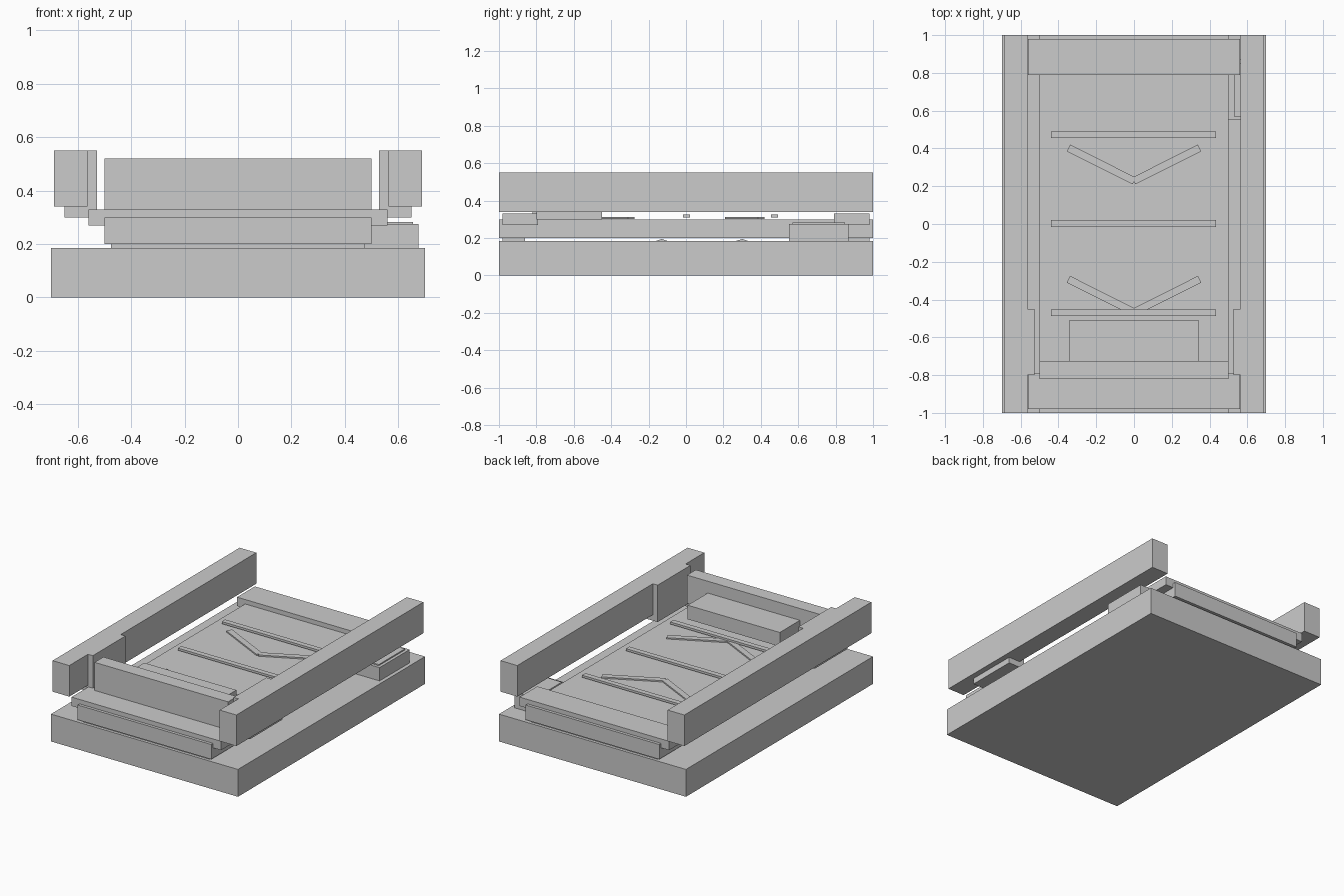
import bpy, math

if "Cube" in bpy.data.objects:
    bpy.data.objects.remove(bpy.data.objects["Cube"])


def box(name, x, y, z, rot=0.0):
    """Box from (min, max) ranges, optionally turned about its own vertical axis."""
    bpy.ops.mesh.primitive_cube_add(size=1)
    o = bpy.context.object
    o.name = name
    size = [b - a for a, b in (x, y, z)]
    for v in o.data.vertices:
        v.co = [c * s for c, s in zip(v.co, size)]
    o.location = [(a + b) / 2 for a, b in (x, y, z)]
    o.rotation_euler.z = rot
    return o


def ridge(name, y, width, z0, z1, half_x):
    """Low triangular ridge running along x."""
    pts = [(y - width / 2, z0), (y + width / 2, z0), (y, z1)]
    verts = [(s * half_x, a, b) for s in (-1, 1) for a, b in pts]
    faces = [(0, 2, 1), (3, 4, 5), (0, 1, 4, 3), (1, 2, 5, 4), (2, 0, 3, 5)]
    me = bpy.data.meshes.new(name)
    me.from_pydata(verts, [], faces)
    o = bpy.data.objects.new(name, me)
    bpy.context.collection.objects.link(o)
    return o


# Base and raised deck
box("base", (-0.70, 0.70), (-1, 1), (0, 0.185))
box("deck", (-0.50, 0.50), (-1, 1), (0.20, 0.30))

# Spacer pads and small ridges between base and deck
box("front_spacer", (-0.475, 0.475), (-0.98, -0.86), (0.185, 0.20))
box("back_spacer", (-0.475, 0.475), (0.87, 0.98), (0.185, 0.20))
for y in (-0.13, 0.30):
    ridge("under_ridge", y, 0.06, 0.185, 0.195, 0.35)

# Cross beams at both ends
for label, s in (("front", -1), ("back", 1)):
    box(label + "_cross_beam", (-0.56, 0.56), sorted((s * 0.79, s * 0.98)), (0.27, 0.33))

# Side rails with inner brackets
for label, s in (("left", -1), ("right", 1)):
    box(label + "_rail", sorted((s * 0.563, s * 0.688)), (-1, 1), (0.34, 0.55))
    box(label + "_rail_bracket", sorted((s * 0.527, s * 0.65)), (-0.80, -0.45), (0.30, 0.55))

# Front wall and the shelf block behind it
box("front_wall", (-0.50, 0.50), (-0.82, -0.725), (0.33, 0.52))
box("shelf_block", (-0.345, 0.345), (-0.725, -0.51), (0.345, 0.44))

# Side box with lid plate on the right
box("side_box", (0.475, 0.675), (0.55, 0.87), (0.185, 0.275))
box("side_box_lid", (0.53, 0.655), (0.57, 0.85), (0.275, 0.283))

# Bars across the deck
for y in (-0.47, 0.003, 0.473):
    box("deck_bar", (-0.44, 0.435), (y - 0.018, y + 0.018), (0.31, 0.325))

# Chevrons on the deck, each from two slanted strips
for y in (0.315, -0.38):
    for s in (-1, 1):
        x = s * 0.173
        box("chevron_arm", (x - 0.195, x + 0.195), (y - 0.02, y + 0.02),
            (0.303, 0.312), s * math.radians(26.6))
